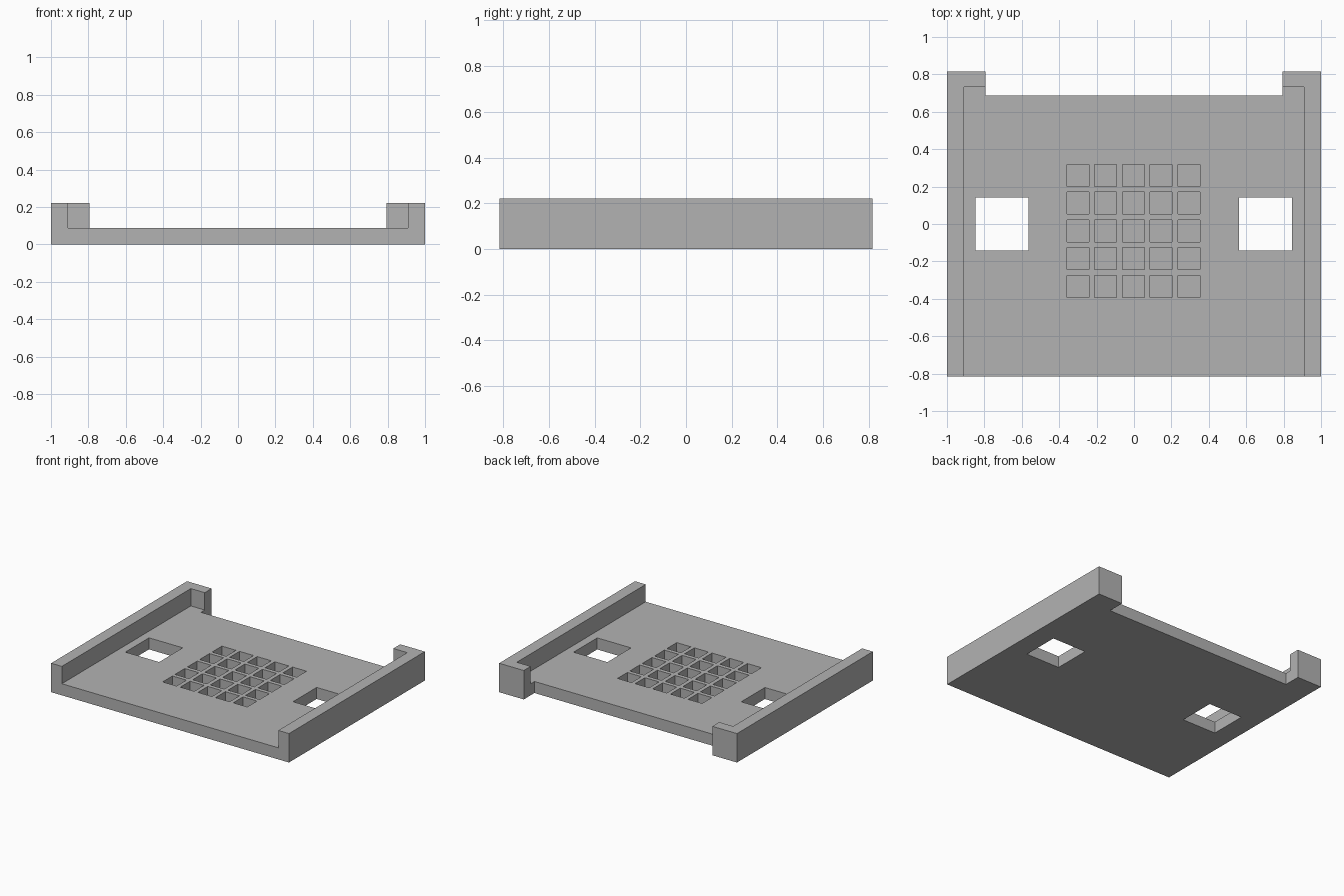
import bpy
import bmesh
from mathutils import Matrix, Vector

if "Cube" in bpy.data.objects:
    bpy.data.objects.remove(bpy.data.objects["Cube"], do_unlink=True)

grey = bpy.data.materials.new("plain grey")
grey.use_nodes = True
colour = (0.45, 0.45, 0.45, 1)
grey.diffuse_color = colour
grey.node_tree.nodes["Principled BSDF"].inputs["Base Color"].default_value = colour

# Main dimensions
DEPTH, HEIGHT, DECK = 0.816, 0.22, 0.088
WALL_IN, LIP_IN = 0.91, 0.793
LIP_Y, NOTCH_Y = 0.733, 0.688
PIT, PITCH, PIT_FLOOR = 0.118, 0.1485, 0.02


def boxes(name, bounds):
    """One mesh object holding a box for each (low corner, high corner)."""
    bm = bmesh.new()
    for low, high in bounds:
        low, high = Vector(low), Vector(high)
        place = Matrix.Translation((low + high) / 2) @ Matrix.Diagonal((*(high - low), 1))
        bmesh.ops.create_cube(bm, size=1, matrix=place)
    mesh = bpy.data.meshes.new(name)
    bm.to_mesh(mesh)
    bm.free()
    mesh.materials.append(grey)
    obj = bpy.data.objects.new(name, mesh)
    bpy.context.collection.objects.link(obj)
    return obj


def cut(target, name, bounds):
    """Subtract boxes from the target and remove the cutter."""
    cutter = boxes(name, bounds)
    cutter.hide_render = True
    mod = target.modifiers.new(name, "BOOLEAN")
    mod.operation = "DIFFERENCE"
    mod.solver = "EXACT"
    mod.object = cutter
    bpy.context.view_layer.objects.active = target
    bpy.ops.object.modifier_apply(modifier=name)
    bpy.data.objects.remove(cutter, do_unlink=True)


# Solid block that becomes the walled tray
tray = boxes("walled_tray", [((-1, -DEPTH, 0), (1, DEPTH, HEIGHT))])

# Space above the deck, open at the front, leaving side walls and rear lips
cut(tray, "deck_space", [((-WALL_IN, -1, DECK), (WALL_IN, LIP_Y, 1))])

# Rear notch between the lips
cut(tray, "rear_notch", [((-LIP_IN, NOTCH_Y, -1), (LIP_IN, 1, 1))])

# Square openings through both sides of the deck
cut(tray, "side_openings", [((x - 0.142, -0.142, -1), (x + 0.142, 0.142, 1))
                            for x in (-0.706, 0.704)])

# Grid of blind square pits
pits = []
for i in range(-2, 3):
    for j in range(-2, 3):
        x, y = i * PITCH - 0.003, j * PITCH - 0.037
        pits.append(((x - PIT / 2, y - PIT / 2, PIT_FLOOR), (x + PIT / 2, y + PIT / 2, 1)))
cut(tray, "pit_grid", pits)
